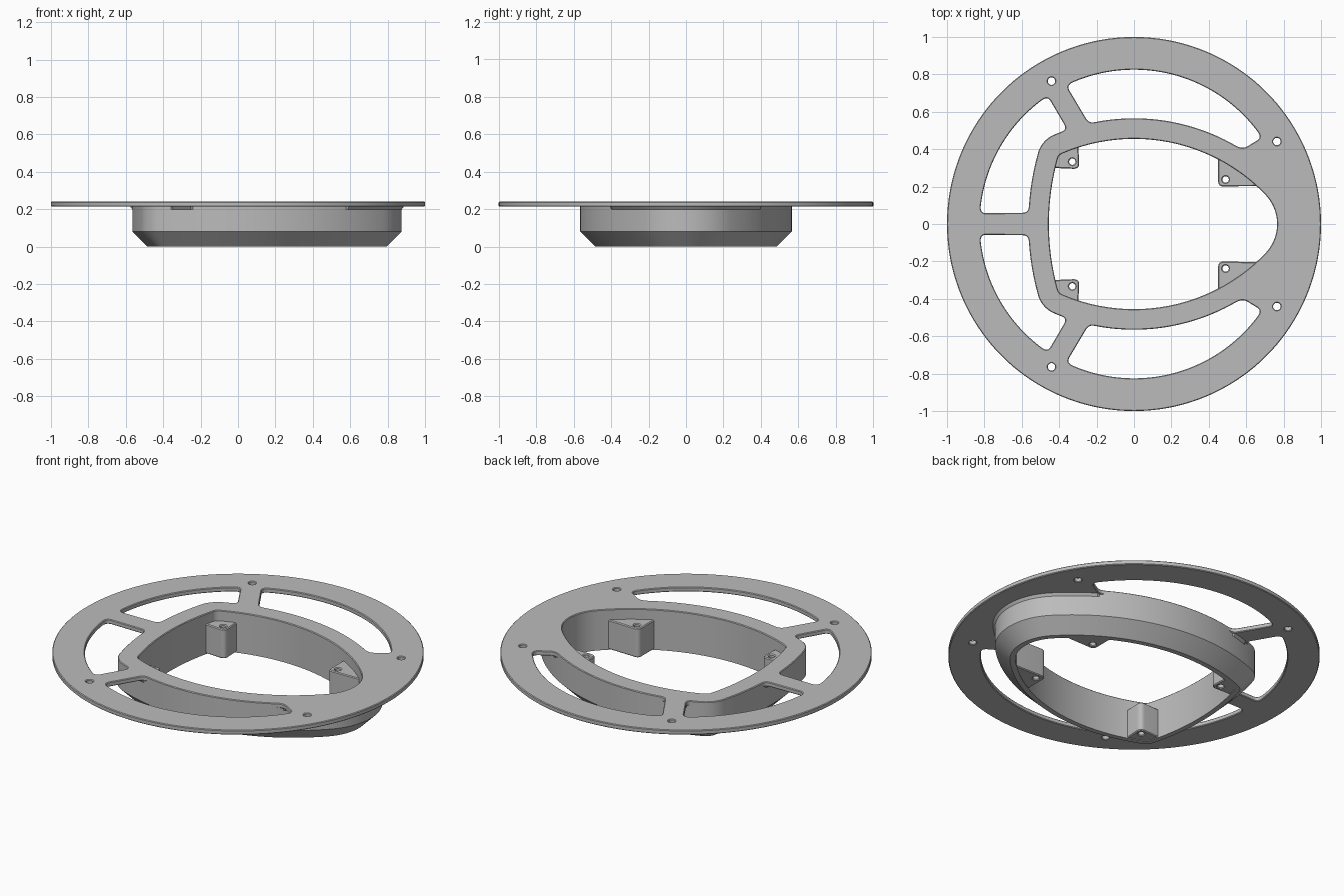
import bpy, bmesh
from math import sin, cos, radians, degrees, atan2, sqrt, pi

cube = bpy.data.objects.get("Cube")
if cube:
    bpy.data.objects.remove(cube, do_unlink=True)

grey = bpy.data.materials.new("plain_grey")
grey.use_nodes = True
grey.diffuse_color = (0.5, 0.5, 0.5, 1)
for node in grey.node_tree.nodes:
    if node.type == 'BSDF_PRINCIPLED':
        node.inputs["Base Color"].default_value = (0.5, 0.5, 0.5, 1)

PLATE_LOW, PLATE_TOP = 0.213, 0.24
WINDOW_R, SPOKE_HALF, WALL = 0.825, 0.055, 0.11
WINDOWS = [(30, 120), (120, 180)]


def arc(cx, cy, r, a0, a1, n):
    return [(cx + r * cos(radians(a0 + (a1 - a0) * i / n)),
             cy + r * sin(radians(a0 + (a1 - a0) * i / n))) for i in range(n)]


def circle(cx, cy, r, n):
    return arc(cx, cy, r, 0, 360, n)


def mirror(loop):
    return [(x, -y) for x, y in reversed(loop)]


def outline(d):
    """Hoop outline of four tangent arcs, grown by d."""
    a_tip = degrees(atan2(0.52, 0.539))
    a_top = degrees(atan2(0.859, -0.369))
    a_corner = degrees(atan2(0.339, -1.219))
    half = arc(0.539, 0, 0.226 + d, 0, a_tip, 24)
    half += arc(0, -0.52, 0.975 + d, a_tip, a_top, 120)
    half += arc(-0.369, 0.339, 0.04 + d, a_top, a_corner, 20)
    half += arc(0.85, 0, 1.305 + d, a_corner, 180, 32)
    return half + [(-0.455 - d, 0)] + mirror(half[1:])


def between(p, a0, a1, gap):
    """True if p lies between two spokes with the given clearance."""
    a0, a1 = radians(a0), radians(a1)
    return (p[1] * cos(a0) - p[0] * sin(a0) >= gap and
            p[0] * sin(a1) - p[1] * cos(a1) >= gap)


def bend(p, q, r, n=6):
    """Rounded corner from p to r around q."""
    return [tuple((1 - t) ** 2 * a + 2 * t * (1 - t) * b + t * t * c
                  for a, b, c in zip(p, q, r))
            for t in (i / n for i in range(n + 1))]


def window(a0, a1, trim=0.032):
    def cut(loop, gap):
        return [p for p in loop if between(p, a0, a1, gap)]

    def along(p, a, dist):
        return (p[0] + dist * cos(radians(a)), p[1] + dist * sin(radians(a)))

    hoop, rim = outline(WALL), circle(0, 0, WINDOW_R, 720)
    inner, outer = cut(hoop, SPOKE_HALF), cut(rim, SPOKE_HALF)
    inner_t, outer_t = (cut(l, SPOKE_HALF + trim) for l in (hoop, rim))
    loop = bend(along(inner[0], a0, trim), inner[0], inner_t[0])[::-1]
    loop = loop[::-1] + inner_t[1:-1]
    loop += bend(inner_t[-1], inner[-1], along(inner[-1], a1, trim))
    loop += bend(along(outer[-1], a1, -trim), outer[-1], outer_t[-1])
    loop += outer_t[-2:0:-1]
    loop += bend(outer_t[0], outer[0], along(outer[0], a0, -trim))
    return loop[::-1]          # counter-clockwise


def grow(loop, d):
    """Move a counter-clockwise loop outwards by d."""
    out = []
    for i, (x, y) in enumerate(loop):
        (px, py), (nx, ny) = loop[i - 1], loop[(i + 1) % len(loop)]
        tx, ty = nx - px, ny - py
        length = sqrt(tx * tx + ty * ty) or 1
        out.append((x + d * ty / length, y - d * tx / length))
    return out


def loft(bm, rings):
    """Skin a stack of (loop, z) rings; returns the vertex rings."""
    vs = [[bm.verts.new((x, y, z)) for x, y in loop] for loop, z in rings]
    for a, b in zip(vs, vs[1:]):
        for i in range(len(a)):
            j = (i + 1) % len(a)
            bm.faces.new((a[i], a[j], b[j], b[i]))
    return vs


def finish(bm, name):
    bmesh.ops.recalc_face_normals(bm, faces=bm.faces[:])
    mesh = bpy.data.meshes.new(name)
    bm.to_mesh(mesh)
    bm.free()
    mesh.materials.append(grey)
    obj = bpy.data.objects.new(name, mesh)
    bpy.context.collection.objects.link(obj)
    bpy.ops.object.select_all(action='DESELECT')
    obj.select_set(True)
    bpy.context.view_layer.objects.active = obj
    bpy.ops.object.shade_smooth_by_angle(angle=radians(30))
    return obj


def slab(name, outer, holes, z0, z1, b):
    """Flat slab with holes and chamfered edges."""
    bm = bmesh.new()
    low, high = [], []
    for k, loop in enumerate([outer] + holes):
        cap = grow(loop, -b if k == 0 else b)
        vs = loft(bm, [(cap, z0), (loop, z0 + b), (loop, z1 - b), (cap, z1)])
        for ring, edges in ((vs[0], low), (vs[-1], high)):
            edges += [bm.edges.get((ring[i - 1], ring[i])) for i in range(len(ring))]
    bmesh.ops.triangle_fill(bm, edges=low, use_beauty=True, normal=(0, 0, -1))
    bmesh.ops.triangle_fill(bm, edges=high, use_beauty=True, normal=(0, 0, 1))
    return finish(bm, name)


# Mounting plate with windows, spokes and screw holes
openings = [outline(0)]
for a0, a1 in WINDOWS:
    w = window(a0, a1)
    openings += [w, mirror(w)]
for a in (30, 120, -30, -120):
    openings.append(circle(0.882 * cos(radians(a)), 0.882 * sin(radians(a)), 0.02, 24))
slab("mounting_plate", circle(0, 0, 1, 180), openings, PLATE_LOW, PLATE_TOP, 0.004)

# Hoop wall with chamfered foot, flared where it meets solid plate
wall, wide = outline(WALL), outline(WALL + 0.015)
flare = [p if any(between((p[0], abs(p[1])), a0, a1, SPOKE_HALF) for a0, a1 in WINDOWS)
         else q for p, q in zip(wall, wide)]
bm = bmesh.new()
loft(bm, [(outline(0), PLATE_TOP - 0.004), (outline(0), 0), (outline(0.03), 0),
          (wall, 0.08), (wall, 0.198), (flare, PLATE_LOW + 0.005)])
finish(bm, "hoop_wall")


# Screw bosses inside the hoop
def boss(name, cx, cy, side, hole):
    r = 0.03
    loop = [(x, y) for x, y in outline(0.018) if (x - cx) * side >= 0 and y >= cy]
    ends = [(cx, cy + r), (cx + side * r, cy)][::side]
    loop += bend(ends[0], (cx, cy), ends[1])
    drill = circle(hole[0], hole[1], 0.017, 20)
    slab("left_" + name, loop, [drill], 0.004, 0.178, 0.005) if side == 0 else None
    slab("back_" + name, loop, [drill], 0.004, 0.178, 0.005)
    slab("front_" + name, mirror(loop), [mirror(drill)], 0.004, 0.178, 0.005)


boss("right_boss", -0.293, 0.295, -1, (-0.33, 0.333))
boss("left_boss", 0.45, 0.2, 1, (0.49, 0.238))
